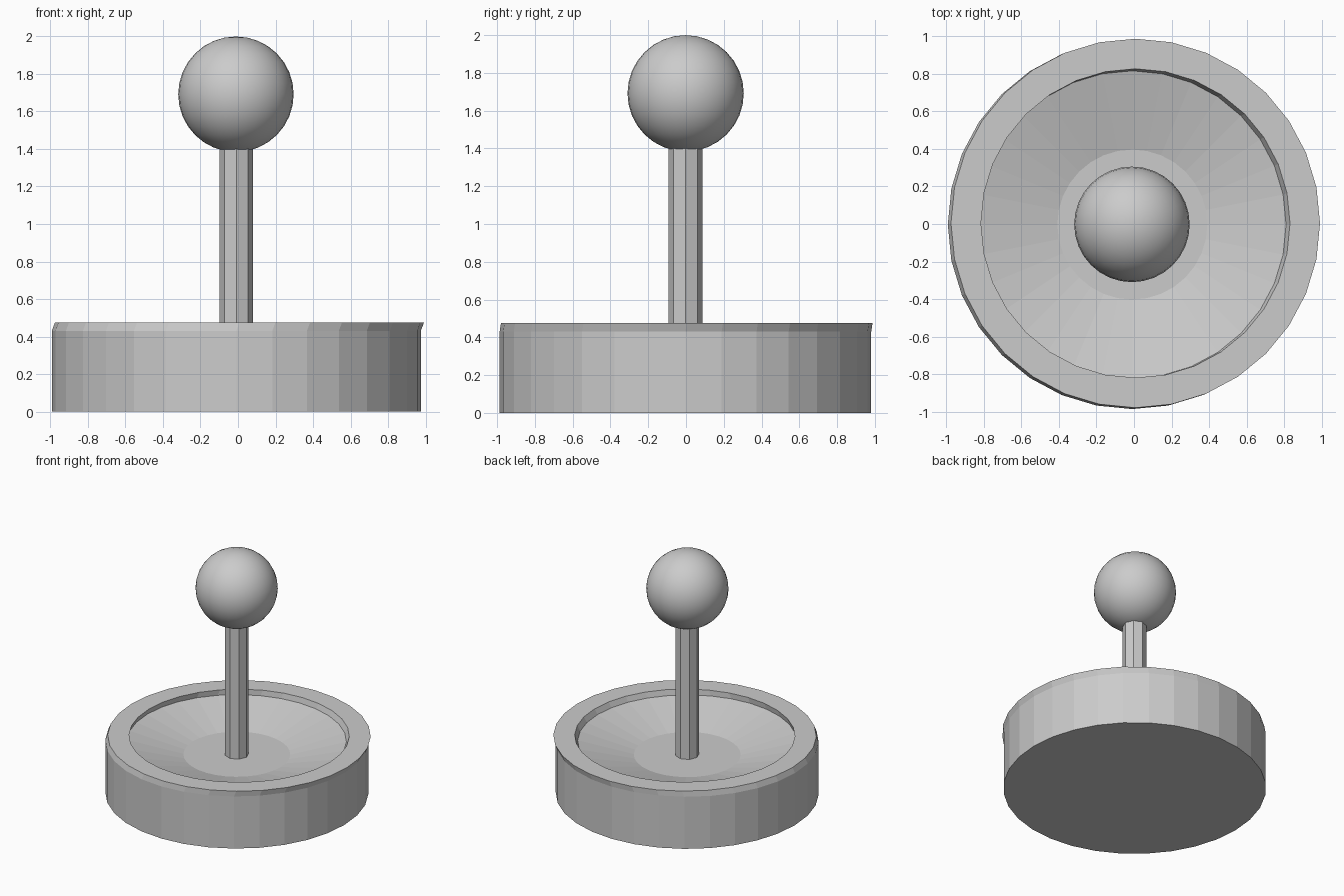
import bpy, bmesh, math

if "Cube" in bpy.data.objects:
    bpy.data.objects.remove(bpy.data.objects["Cube"])

LOW = (-0.009, -0.003)   # centre of base, shaft and ball
TOP = (0.008, 0.004)     # rim is shifted slightly to one side
SIDES = 32


def finish(name, bm):
    bmesh.ops.recalc_face_normals(bm, faces=bm.faces)
    mesh = bpy.data.meshes.new(name)
    bm.to_mesh(mesh)
    bm.free()
    obj = bpy.data.objects.new(name, mesh)
    bpy.context.collection.objects.link(obj)
    return obj


def stacked_rings(name, rings, sides):
    """Closed solid from (centre, radius, z) rings, capped at both ends."""
    bm = bmesh.new()
    loops = []
    for (cx, cy), r, z in rings:
        loops.append([bm.verts.new((cx + r * math.cos(i * math.tau / sides),
                                    cy + r * math.sin(i * math.tau / sides), z))
                      for i in range(sides)])
    for a, b in zip(loops, loops[1:]):
        for i in range(sides):
            j = (i + 1) % sides
            bm.faces.new((a[i], a[j], b[j], b[i]))
    bm.faces.new(loops[0])
    bm.faces.new(loops[-1])
    return finish(name, bm)


# Round base: outer wall, skewed rim, sunken dish with a flat centre
stacked_rings("base_dish", [
    (LOW, 0.984, 0.0),
    (LOW, 0.984, 0.43),
    (TOP, 0.984, 0.475),
    (TOP, 0.824, 0.475),
    (LOW, 0.82, 0.43),
    (LOW, 0.40, 0.32),
], SIDES)

# Faceted shaft
stacked_rings("shaft", [(LOW, 0.09, 0.32), (LOW, 0.09, 1.45)], 8)

# Smooth ball knob
bpy.ops.mesh.primitive_uv_sphere_add(segments=32, ring_count=16, radius=0.308,
                                     location=(-0.011, -0.002, 1.692))
ball = bpy.context.object
ball.name = "ball_knob"
bpy.ops.object.shade_smooth()
